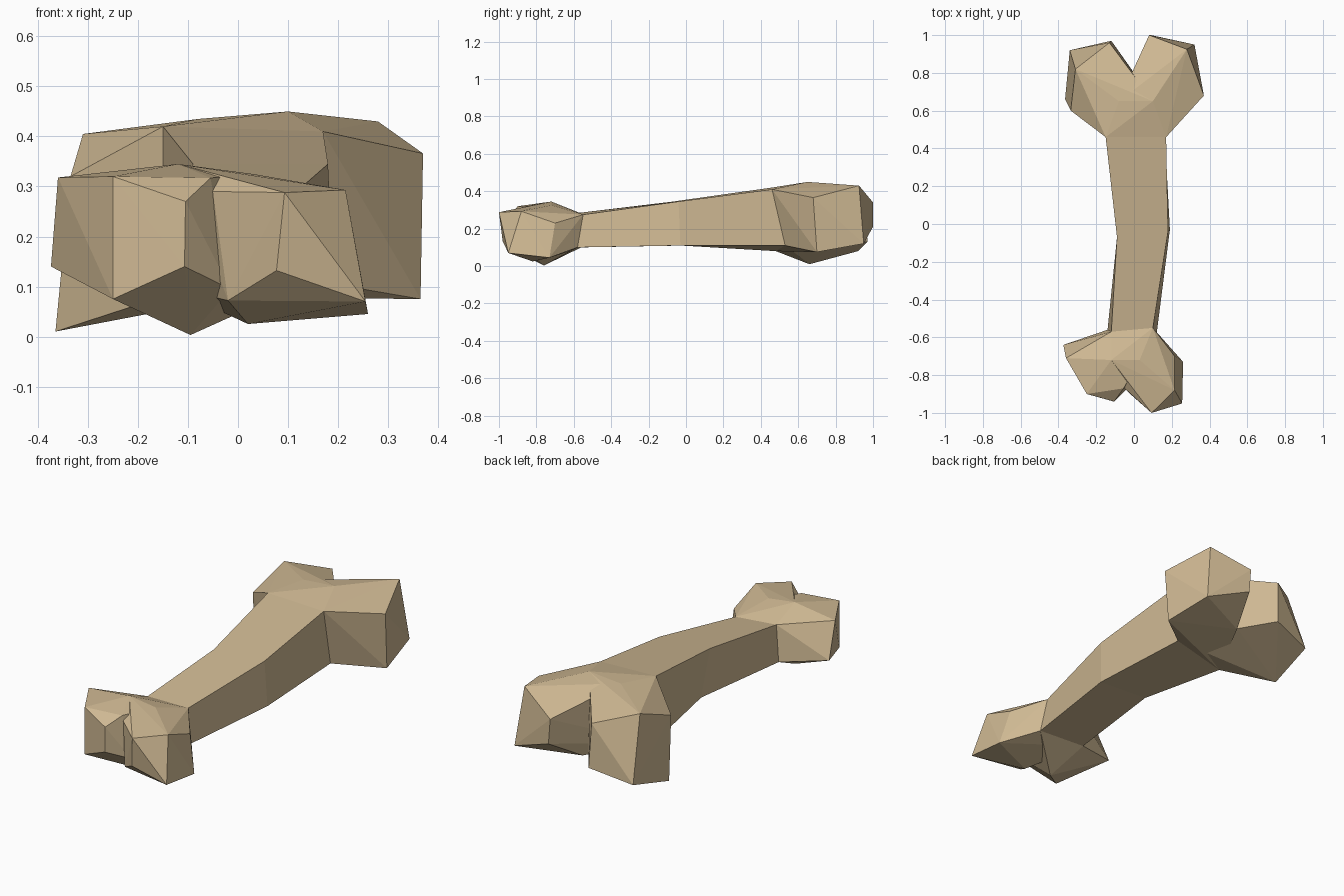
import bpy, bmesh

if "Cube" in bpy.data.objects:
    bpy.data.objects.remove(bpy.data.objects["Cube"])

mat = bpy.data.materials.new("bone tan")
mat.diffuse_color = (0.62, 0.48, 0.29, 1)
mat.use_nodes = True
mat.node_tree.nodes["Principled BSDF"].inputs["Base Color"].default_value = mat.diffuse_color


def make(name, bm):
    bmesh.ops.recalc_face_normals(bm, faces=bm.faces[:])
    me = bpy.data.meshes.new(name)
    bm.to_mesh(me)
    bm.free()
    me.materials.append(mat)
    ob = bpy.data.objects.new(name, me)
    bpy.context.collection.objects.link(ob)
    return ob


def knob(name, pts):
    # faceted lump wrapped round its corner points
    bm = bmesh.new()
    for p in pts:
        bm.verts.new(p)
    res = bmesh.ops.convex_hull(bm, input=bm.verts[:])
    junk = {g for g in res["geom_interior"] + res["geom_unused"]
            if isinstance(g, bmesh.types.BMVert)}
    bmesh.ops.delete(bm, geom=list(junk), context='VERTS')
    return make(name, bm)


# four-sided shaft: rings are top left, top right, bottom right, bottom left
front = [(-.12, -.57, .285), (.10, -.55, .275), (.12, -.58, .10), (-.14, -.56, .10)]
middle = [(-.09, -.07, .345), (.18, -.04, .345), (.19, -.03, .11), (-.08, -.01, .11)]
back = [(-.15, .46, .42), (.17, .46, .41), (.16, .53, .11), (-.15, .48, .08)]
bm = bmesh.new()
rings = [[bm.verts.new(p) for p in r] for r in (front, middle, back)]
for a, b in zip(rings, rings[1:]):
    for i in range(4):
        j = (i + 1) % 4
        bm.faces.new((a[i], a[j], b[j], b[i]))
bm.faces.new(rings[0])
bm.faces.new(rings[-1])
shaft = make("bone_shaft", bm)

# two knobs on each end, sharing the saddle points between them
back_top = [(-.08, .65, .435), (.10, .65, .45)]
front_top = [(-.12, -.72, .345), (.03, -.72, .325)]
knobs = [
    knob("back_left_knob", back + back_top + [
        (-.31, .82, .405), (-.13, .96, .36), (-.335, .60, .32), (-.34, .92, .08),
        (-.365, .66, .01), (-.12, .97, .13), (0, .80, .12)]),
    knob("back_right_knob", back + back_top + [
        (.37, .68, .366), (.28, .925, .43), (.32, .95, .12), (.365, .70, .075),
        (.08, 1, .34), (.09, 1, .21), (.02, .82, .10)]),
    knob("front_left_knob", front + front_top + [
        (-.36, -.71, .318), (-.25, -.90, .32), (-.055, -.87, .317), (-.105, -.94, .27),
        (-.107, -.94, .14), (-.25, -.90, .075), (-.374, -.64, .14), (-.095, -.76, .003),
        (-.015, -.85, .095)]),
    knob("front_right_knob", front + front_top + [
        (.215, -.88, .293), (.255, -.95, .07), (.26, -.73, .045), (.215, -.70, .23),
        (.093, -1, .288), (.077, -.98, .132), (-.02, -.90, .072), (.02, -.82, .025),
        (-.05, -.87, .29)]),
]

# weld everything into one skin
for k in knobs:
    mod = shaft.modifiers.new("join " + k.name, 'BOOLEAN')
    mod.operation = 'UNION'
    mod.solver = 'EXACT'
    mod.object = k
bpy.context.view_layer.update()
dg = bpy.context.evaluated_depsgraph_get()
skin = bpy.data.meshes.new_from_object(shaft.evaluated_get(dg))
shaft.modifiers.clear()
shaft.data = skin
shaft.name = "bone"
for k in knobs:
    bpy.data.objects.remove(k)
